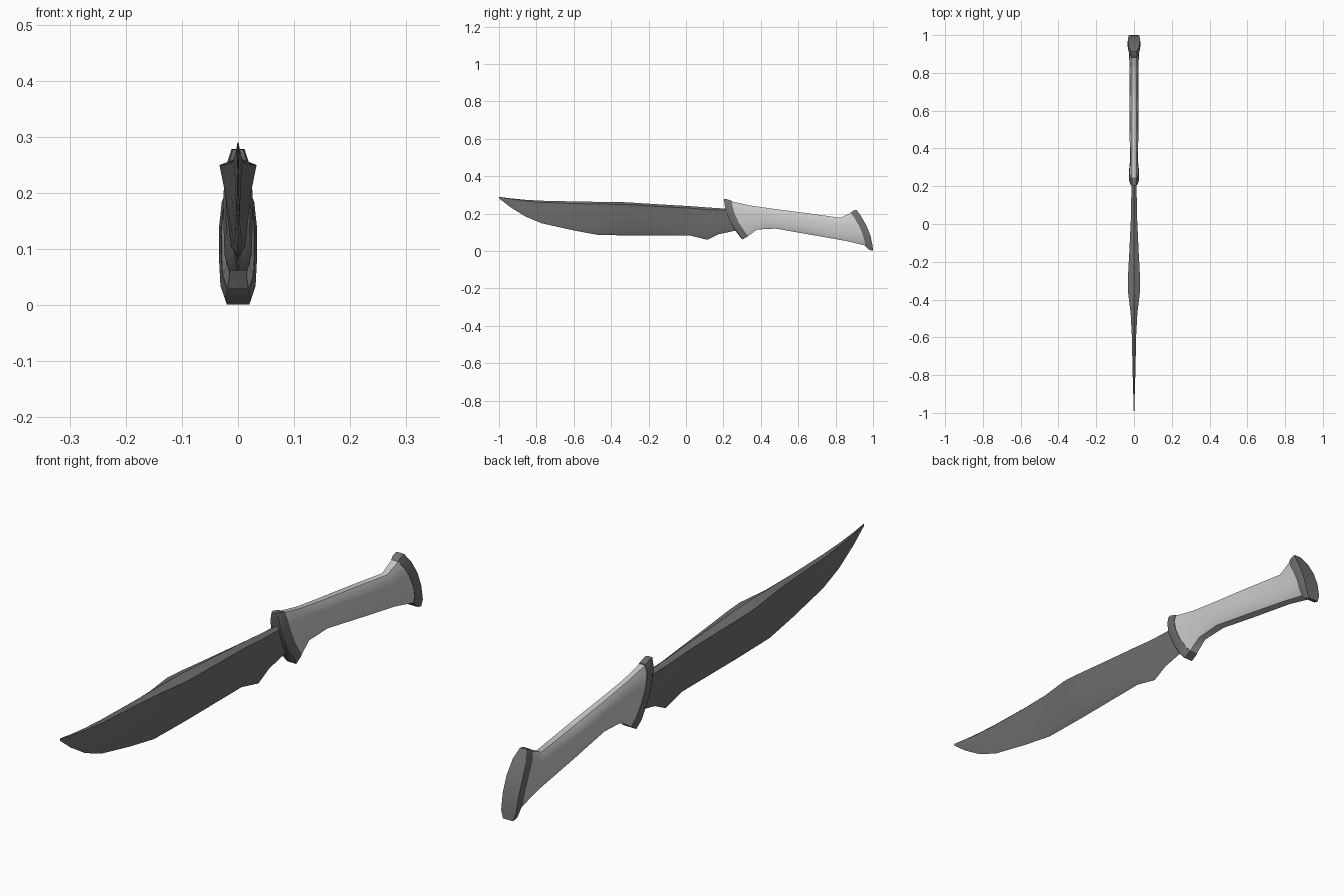
import bpy, bmesh, math

if "Cube" in bpy.data.objects:
    bpy.data.objects.remove(bpy.data.objects["Cube"])


def material(name, grey):
    m = bpy.data.materials.new(name)
    m.diffuse_color = (grey, grey, grey, 1)
    m.use_nodes = True
    m.node_tree.nodes["Principled BSDF"].inputs["Base Color"].default_value = m.diffuse_color
    return m


steel = material("dark_steel", 0.16)
grip = material("pale_grip", 0.6)


def mirrored(half):
    """Close a right-hand half section (top to bottom) into a full ring."""
    return half + [(-x, s) for x, s in reversed(half) if x > 0]


def loft(name, stations, section, mat, angle=35):
    """Station: (top y, top z, bottom y, bottom z, half width, bow along y)."""
    bm = bmesh.new()
    rings = []
    for ty, tz, by, bz, w, bow in stations:
        ring = []
        for x, s in section:
            t = (s + 1) / 2
            y = by + (ty - by) * t + bow * (1 - s * s)
            ring.append(bm.verts.new((x * w, y, bz + (tz - bz) * t)))
        rings.append(ring)
    n = len(section)
    for a, b in zip(rings, rings[1:]):
        for i in range(n):
            j = (i + 1) % n
            bm.faces.new((a[i], a[j], b[j], b[i]))
    # end caps as cross strips so bowed ends keep their curve
    for ring in (rings[0], rings[-1]):
        i, j = 0, n - 1
        if section[0][0] == 0:
            bm.faces.new((ring[0], ring[1], ring[n - 1]))
            i = 1
        while j - i > 2:
            bm.faces.new((ring[i], ring[i + 1], ring[j - 1], ring[j]))
            i, j = i + 1, j - 1
        if j - i == 2:
            bm.faces.new((ring[i], ring[i + 1], ring[j]))
    bmesh.ops.recalc_face_normals(bm, faces=bm.faces)
    me = bpy.data.meshes.new(name)
    bm.to_mesh(me)
    bm.free()
    ob = bpy.data.objects.new(name, me)
    bpy.context.collection.objects.link(ob)
    me.materials.append(mat)
    bpy.ops.object.select_all(action='DESELECT')
    ob.select_set(True)
    bpy.context.view_layer.objects.active = ob
    bpy.ops.object.shade_smooth_by_angle(angle=math.radians(angle))
    return ob


# Blade: wedge section, thick near the spine: y, top z, bottom z, half width
blade = [(-1, .29, .282, .001), (-.94, .282, .235, .003), (-.86, .274, .185, .005),
         (-.77, .269, .148, .008), (-.6, .265, .11, .011), (-.47, .263, .086, .018),
         (-.35, .262, .084, .033), (-.28, .258, .083, .032), (-.15, .25, .083, .025),
         (.02, .24, .083, .017), (.115, .233, .06, .015), (.175, .229, .09, .014),
         (.27, .223, .11, .013)]
wedge = mirrored([(0, 1), (1, .86), (.7, .3), (.4, -.75), (0, -1)])
loft("blade", [(y, t, y, b, w, 0) for y, t, b, w in blade], wedge, steel)

# Rounded section shared by the guard, handle and pommel
rounded = mirrored([(.45, 1), (.85, .7), (1, .25), (1, -.25), (.92, -.75), (.65, -1)])

loft("guard", [(.203, .277, .295, .068, .021, -.02),
               (.215, .278, .303, .062, .026, -.02),
               (.245, .268, .333, .08, .026, -.018)], rounded, steel)

loft("handle", [(.24, .266, .332, .08, .024, -.018),
                (.34, .244, .38, .115, .021, -.008),
                (.45, .228, .48, .12, .023, 0),
                (.62, .206, .65, .09, .025, 0),
                (.825, .178, .855, .054, .023, 0),
                (.885, .205, .965, .028, .029, .015)], rounded, grip)

loft("pommel", [(.88, .204, .958, .028, .03, .016),
                (.892, .215, .978, .008, .034, .018),
                (.912, .22, 1, .001, .031, .02)], rounded, steel)
